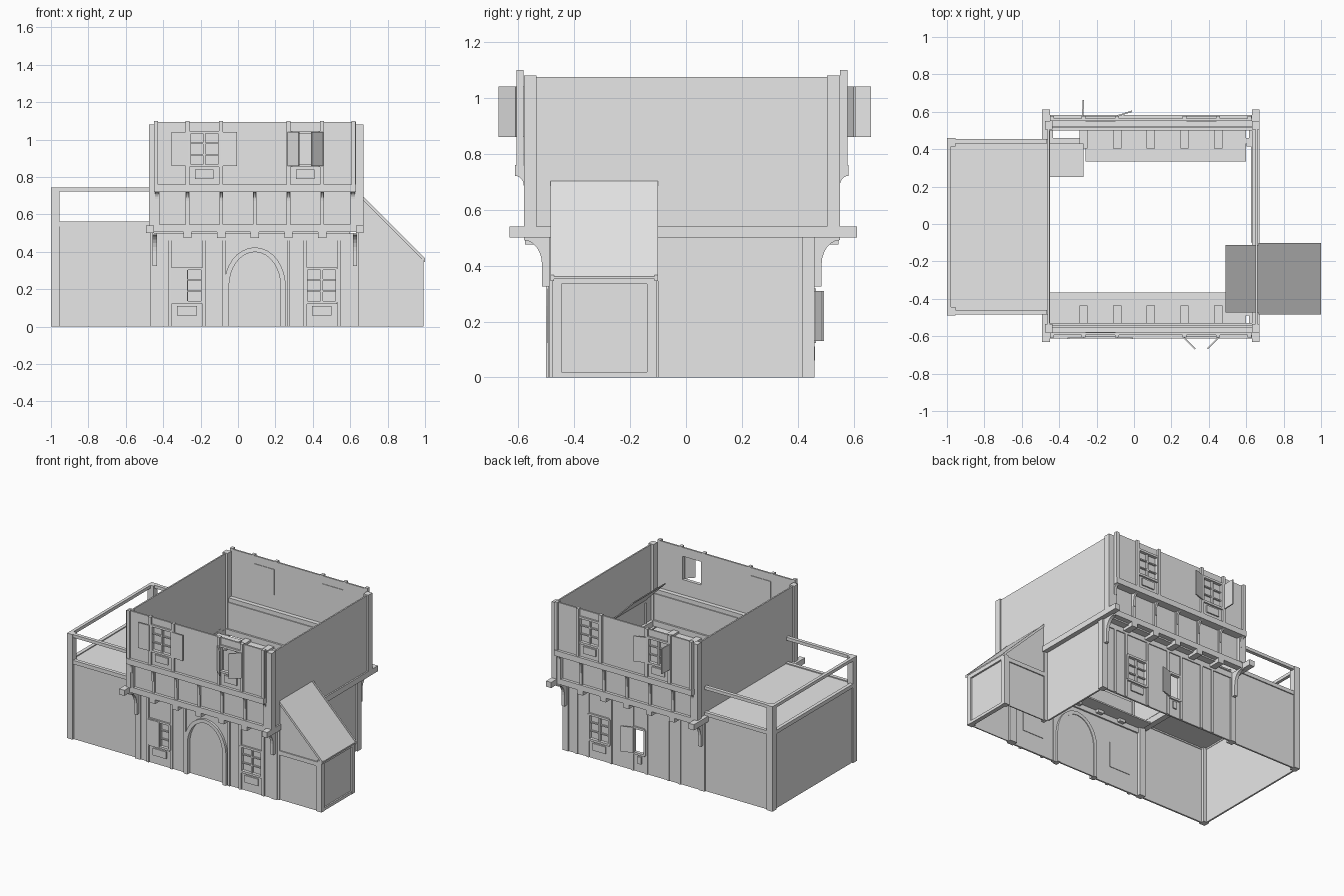
import bpy, math

cube = bpy.data.objects.get("Cube")
if cube:
    bpy.data.objects.remove(cube, do_unlink=True)

grey = bpy.data.materials.new("plain grey")
grey.use_nodes = True
grey.diffuse_color = (0.8, 0.8, 0.8, 1)
grey.node_tree.nodes["Principled BSDF"].inputs["Base Color"].default_value = (0.8, 0.8, 0.8, 1)


def make(name, verts, faces):
    mesh = bpy.data.meshes.new(name)
    mesh.from_pydata(verts, [], faces)
    mesh.materials.append(grey)
    obj = bpy.data.objects.new(name, mesh)
    bpy.context.collection.objects.link(obj)
    return obj


def prism(name, outline, lo, hi, place):
    """Extrude a 2D outline between lo and hi; place maps (a, b, depth) to 3D."""
    n = len(outline)
    verts = [place(a, b, t) for t in (lo, hi) for a, b in outline]
    faces = [tuple(range(n))[::-1], tuple(range(n, 2 * n))]
    faces += [(i, (i + 1) % n, (i + 1) % n + n, i + n) for i in range(n)]
    obj = make(name, verts, faces)
    # Make the outline direction irrelevant
    import bmesh
    bm = bmesh.new()
    bm.from_mesh(obj.data)
    bmesh.ops.recalc_face_normals(bm, faces=bm.faces)
    bm.to_mesh(obj.data)
    bm.free()
    return obj


def box(name, x0, x1, y0, y1, z0, z1):
    outline = [(x0, y0), (x1, y0), (x1, y1), (x0, y1)]
    return prism(name, outline, z0, z1, lambda a, b, t: (a, b, t))


LEFT, RIGHT = -0.45, 0.63
MID = -0.015


class Facade:
    """One long face; depths are measured outward from the middle line."""

    def __init__(self, label, s):
        self.label, self.s = label, s

    def y(self, d):
        return MID + self.s * d

    def box(self, name, x0, x1, d0, d1, z0, z1):
        return box(self.label + "_" + name, x0, x1, self.y(d0), self.y(d1), z0, z1)

    def stud(self, name, x, w, d0, d1, z0, z1):
        self.box(name, x - w / 2, x + w / 2, d0, d1, z0, z1)

    def panel(self, name, x0, x1, d, z0, z1, hole=None):
        # Thin wall panel, optionally with a window opening
        t = 0.012
        if not hole:
            self.box(name, x0, x1, d - t, d, z0, z1)
            return
        a, b, lo, hi = hole
        self.box(name + "_below", x0, x1, d - t, d, z0, lo)
        self.box(name + "_above", x0, x1, d - t, d, hi, z1)
        if a > x0:
            self.box(name + "_side", x0, a, d - t, d, lo, hi)
        if b < x1:
            self.box(name + "_side", b, x1, d - t, d, lo, hi)

    def window(self, x0, x1, d, z0, z1, glazed):
        f = 0.015
        for z in (z0, z1):
            self.box("window_rail", x0, x1, d - 0.012, d + 0.012, z - f / 2, z + f / 2)
        for x in (x0, x1):
            self.stud("window_jamb", x, f, d - 0.012, d + 0.012, z0, z1)
        self.box("window_apron", x0 + 0.03, x1 - 0.03, d, d + 0.009, z0 - 0.07, z0 - 0.02)
        if glazed:
            self.box("window_pane", x0, x1, d - 0.016, d - 0.01, z0, z1)
            self.stud("window_mullion", (x0 + x1) / 2, 0.012, d - 0.01, d + 0.004, z0, z1)
            for k in (1, 2):
                z = z0 + (z1 - z0) * k / 3
                self.box("window_bar", x0, x1, d - 0.01, d + 0.002, z - 0.004, z + 0.004)

    def shutter(self, hinge, direction, swing, d, z0, z1):
        leaf = box(self.label + "_shutter", 0, direction * 0.085, 0, self.s * 0.008, z0, z1)
        leaf.location = (hinge, self.y(d), 0)
        leaf.rotation_euler.z = self.s * direction * math.radians(swing)

    def bracket(self, name, x, w, d0, d1, z0, z1, foot):
        # Timber bracket with a concave outer curve
        curve = []
        for i in range(7):
            a = math.pi / 2 * i / 6
            curve.append((d0 + foot + (d1 - d0 - foot) * (1 - math.cos(a)),
                          z0 + (z1 - z0) * (0.45 + 0.5 * math.sin(a))))
        outline = [(d0, z0), (d0 + foot, z0)] + curve + [(d1, z1), (d0, z1)]
        prism(self.label + "_" + name, outline, x - w / 2, x + w / 2,
              lambda a, b, t: (t, self.y(a), b))


front, back = Facade("front", -1), Facade("back", 1)
joists = [-0.27 + 0.18 * i for i in range(5)]
W0, W1 = 0.86, 1.04      # upper window heights
G0, G1 = 0.13, 0.31      # ground window heights

# Parts shared by both long faces
for f in (front, back):
    # Ground floor frame
    for x in (LEFT + 0.005, RIGHT - 0.005):
        f.stud("ground_corner_post", x, 0.045, 0.43, 0.475, 0, 0.5)
        f.bracket("corner_bracket", x, 0.022, 0.47, 0.565, 0.325, 0.5, 0.03)
    f.box("ground_head_beam", LEFT, RIGHT, 0.445, 0.475, 0.46, 0.5)
    # Jetty joists, floor strip and sill beam
    for x in joists:
        f.stud("jetty_joist", x, 0.045, 0.42, 0.56, 0.475, 0.52)
    f.box("floor_strip", LEFT if f is front else -0.26, 0.6, 0.35, 0.525, 0.495, 0.505)
    f.box("jetty_sill_beam", LEFT, RIGHT, 0.515, 0.56, 0.505, 0.545)
    # Middle band
    f.panel("middle_wall", LEFT, RIGHT, 0.54, 0.54, 0.73)
    for x in joists:
        f.stud("middle_stud", x, 0.02, 0.53, 0.552, 0.545, 0.725)
        f.bracket("small_bracket", x, 0.014, 0.545, 0.59, 0.63, 0.725, 0.012)
    for x in (LEFT + 0.015, RIGHT - 0.015):
        f.stud("middle_corner_stud", x, 0.03, 0.53, 0.563, 0.545, 0.725)
        f.bracket("small_bracket", x, 0.02, 0.56, 0.595, 0.65, 0.725, 0.005)
    f.box("upper_sill_beam", LEFT, RIGHT, 0.535, 0.597, 0.72, 0.76)
    # Upper wall, with a window in the second and fifth bays
    cuts = [LEFT] + joists + [RIGHT]
    for i, (a, b) in enumerate(zip(cuts, cuts[1:])):
        hole = (a + 0.01, b - 0.01, W0, W1) if i in (1, 4) else None
        f.panel("upper_wall", a, b, 0.578, 0.76, 1.095, hole)
        if hole:
            open_window = (f is front) == (i == 4)
            f.window(a + 0.01, b - 0.01, 0.578, W0, W1, not open_window or f is back)
    for x in (LEFT + 0.012, -0.27, -0.09, 0.27, 0.45, RIGHT - 0.012):
        f.stud("upper_stud", x, 0.022, 0.566, 0.592, 0.76, 1.1)

# Shutters
front.shutter(-0.27, -1, 2, 0.588, W0, W1)
front.shutter(-0.09, 1, 2, 0.588, W0, W1)
front.shutter(0.27, 1, 45, 0.59, W0, W1)
front.shutter(0.45, -1, 45, 0.59, W0, W1)
back.shutter(-0.27, 1, 88, 0.592, W0, W1)
back.shutter(-0.09, 1, 18, 0.588, W0, W1)
back.shutter(0.09, 1, 18, 0.475, G0, G1)
front.shutter(-0.27, -1, 2, 0.475, G0, G1)

# Front ground floor: two windows either side of a pointed doorway
D = 0.468
front.panel("ground_wall", LEFT, -0.08, D, 0, 0.5, (-0.355, -0.19, G0, G1))
front.panel("ground_wall", 0.26, RIGHT, D, 0, 0.5, (0.365, 0.53, G0, G1))
front.window(-0.355, -0.19, D, G0, G1, True)
front.window(0.365, 0.53, D, G0, G1, True)
for x in (-0.365, -0.18, -0.075, 0.27, 0.36, 0.54):
    front.stud("ground_stud", x, 0.018, 0.455, 0.478, 0, 0.46)


def arch(half, spring, rise, cx=0.09):
    # Pointed arch line from the left foot to the right foot
    side = [(half, 0)]
    for i in range(9):
        t = i / 8
        side.append((half * (1 - t ** 1.9), spring + rise * math.sin(t * math.pi / 2) * (0.9 + 0.1 * t)))
    return [(cx - a, b) for a, b in side] + [(cx + a, b) for a, b in side[-2::-1]]


def front_place(a, b, t):
    return (a, front.y(t), b)


outer, inner = arch(0.165, 0.22, 0.205), arch(0.138, 0.22, 0.18)
prism("front_door_surround_wall", [(-0.08, 0)] + outer + [(0.26, 0), (0.26, 0.5), (-0.08, 0.5)],
      0.456, D, front_place)
prism("front_door_arch", outer + inner[::-1], 0.44, 0.485, front_place)
prism("front_door", inner, 0.445, 0.455, front_place)

# Back ground floor: one shuttered opening and two windows
back.panel("ground_wall", LEFT, -0.09, D, 0, 0.5)
back.panel("ground_wall", -0.09, 0.18, D, 0, 0.5, (0.0, 0.09, G0, G1))
back.panel("ground_wall", 0.18, RIGHT, D, 0, 0.5, (0.28, 0.44, G0, G1))
back.window(0.0, 0.09, D, G0, G1, False)
back.window(0.28, 0.44, D, G0, G1, True)
for x in (-0.27, -0.18, -0.01, 0.1, 0.27, 0.45, 0.54):
    back.stud("ground_stud", x, 0.018, 0.455, 0.475, 0, 0.46)

# Side walls of the upper storey with beams and corner posts
for label, x0, x1, wall in (("left", -0.475, -0.437, -0.462), ("right", 0.63, 0.67, 0.65)):
    box(label + "_upper_wall", wall, wall + 0.01, MID - 0.56, MID + 0.56, 0.52, 1.075)
    box(label + "_plate_beam", x0 - 0.016 if x0 < 0 else x0, x1 if x0 > 0 else LEFT,
        MID - 0.617, MID + 0.627, 0.5, 0.54)
    for f in (front, back):
        f.box(label + "_upper_post", x0, x1, 0.52, 0.565, 0.54, 1.08)
box("right_ground_wall", 0.625, 0.637, -0.1, 0.455, 0, 0.5)

# Left wing with a roof terrace
for f in (front, back):
    f.box("wing_wall", -0.99, LEFT, 0.45, 0.462, 0, 0.55)
    f.box("wing_post", -1, -0.955, 0.43, 0.474, 0, 0.745)
    f.box("wing_top_beam", -1, LEFT, 0.445, 0.47, 0.535, 0.562)
    f.box("terrace_rail", -1, -0.465, 0.445, 0.47, 0.723, 0.745)
box("wing_end_wall", -0.99, -0.978, MID - 0.46, MID + 0.46, 0, 0.55)
box("wing_end_beam", -1, -0.975, MID - 0.46, MID + 0.46, 0.535, 0.562)
box("terrace_end_rail", -1, -0.978, MID - 0.46, MID + 0.46, 0.723, 0.745)
box("terrace_floor", -0.985, LEFT, MID - 0.455, MID + 0.455, 0.545, 0.555)
box("inner_landing", LEFT, -0.27, 0.25, 0.43, 0.53, 0.54)

# Right lean-to shed with a sloping roof
S0, S1 = -0.48, -0.105
shed_side = [(0.64, 0), (0.985, 0), (0.985, 0.36), (0.66, 0.685), (0.64, 0.685)]
for y in (S0 + 0.008, S1 - 0.016):
    prism("shed_side_wall", shed_side, y, y + 0.008, lambda a, b, t: (a, t, b))
box("shed_end_wall", 0.97, 0.98, S0 + 0.01, S1 - 0.01, 0, 0.35)
for y in (S0, S1 - 0.035):
    box("shed_corner_post", 0.95, 0.992, y, y + 0.035, 0, 0.35)
    box("shed_side_beam", 0.65, 0.96, y, y + 0.035, 0.32, 0.35)
    box("shed_inner_post", 0.635, 0.66, y, y + 0.035, 0, 0.5)
box("shed_end_beam", 0.96, 0.992, S0, S1, 0.335, 0.362)
box("shed_end_sill", 0.96, 0.99, S0, S1, 0, 0.02)
prism("shed_roof", [(1, 0.352), (1, 0.362), (0.49, 0.872), (0.49, 0.862)], S0 + 0.008, S1 - 0.008,
      lambda a, b, t: (a, t, b))
for y in (S0 - 0.004, S1 - 0.008):
    prism("shed_roof_edge", [(1, 0.345), (1, 0.367), (0.665, 0.702), (0.665, 0.68)], y, y + 0.012,
          lambda a, b, t: (a, t, b))
